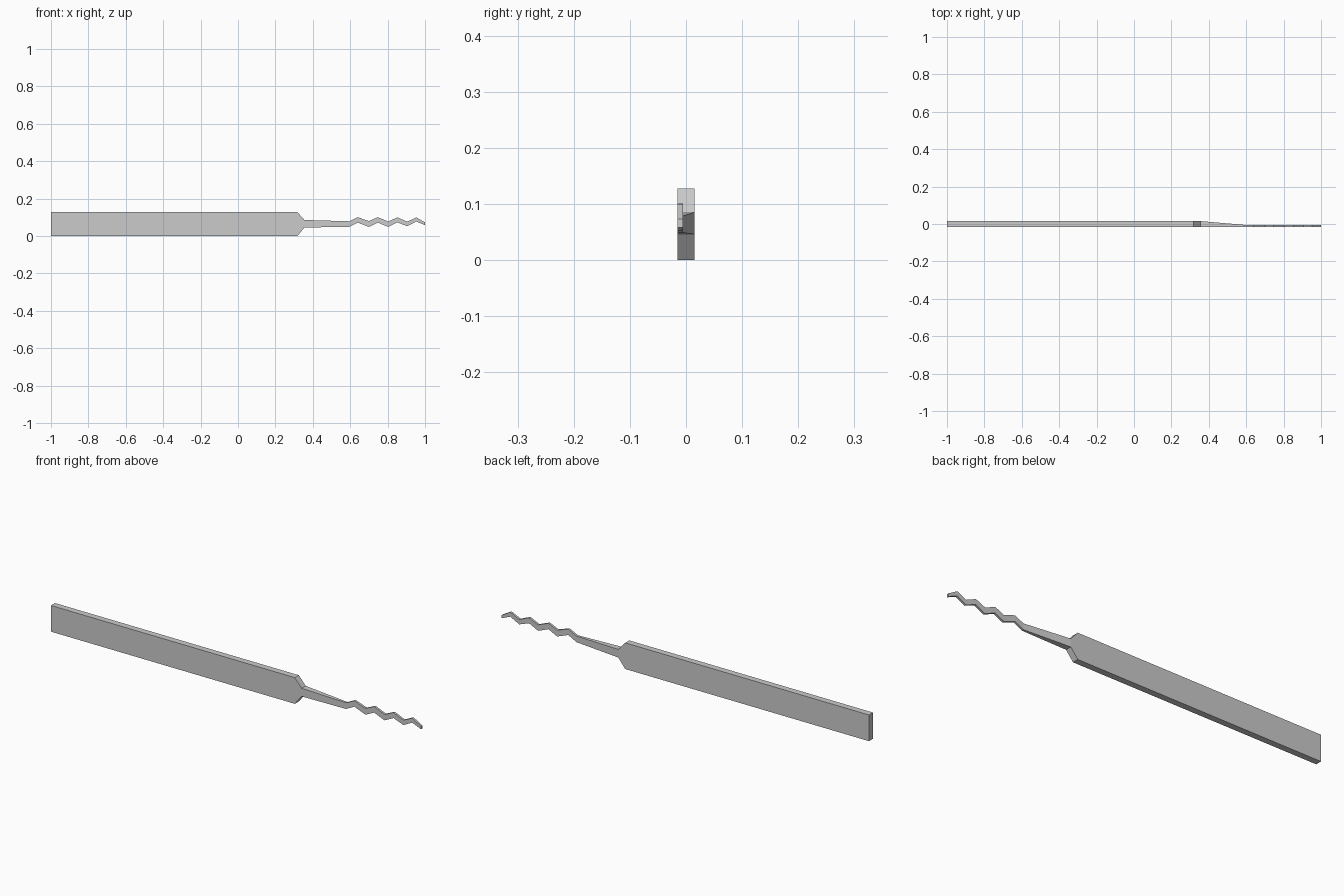
import bpy, bmesh

if "Cube" in bpy.data.objects:
    bpy.data.objects.remove(bpy.data.objects["Cube"])

FRONT = -0.0155


def loft(name, stations):
    """Skin rectangular sections given as (x, z low, z high, back y)."""
    bm = bmesh.new()
    rings = [[bm.verts.new(p) for p in ((x, FRONT, lo), (x, back, lo),
                                        (x, back, hi), (x, FRONT, hi))]
             for x, lo, hi, back in stations]
    for a, b in zip(rings, rings[1:]):
        for i in range(4):
            j = (i + 1) % 4
            bm.faces.new((a[i], a[j], b[j], b[i]))
    bm.faces.new(rings[0])
    bm.faces.new(rings[-1][::-1])
    bmesh.ops.recalc_face_normals(bm, faces=bm.faces)
    mesh = bpy.data.meshes.new(name)
    bm.to_mesh(mesh)
    bm.free()
    obj = bpy.data.objects.new(name, mesh)
    bpy.context.collection.objects.link(obj)
    return obj


THICK, THIN = 0.0155, -0.005

# Flat handle, chamfered shoulder and tapering neck
body = [(-1.0, 0.0, 0.128, THICK), (0.318, 0.0, 0.128, THICK),
        (0.355, 0.046, 0.086, THICK), (0.595, 0.049, 0.079, THIN)]

# Thin zigzag tip
zigzag = [(0.64, 0.072, 0.101), (0.70, 0.049, 0.080), (0.747, 0.072, 0.101),
          (0.803, 0.049, 0.078), (0.852, 0.073, 0.100), (0.905, 0.053, 0.077),
          (0.953, 0.078, 0.100), (1.0, 0.058, 0.073)]

loft("torsion_pick", body + [(x, lo, hi, THIN) for x, lo, hi in zigzag])
